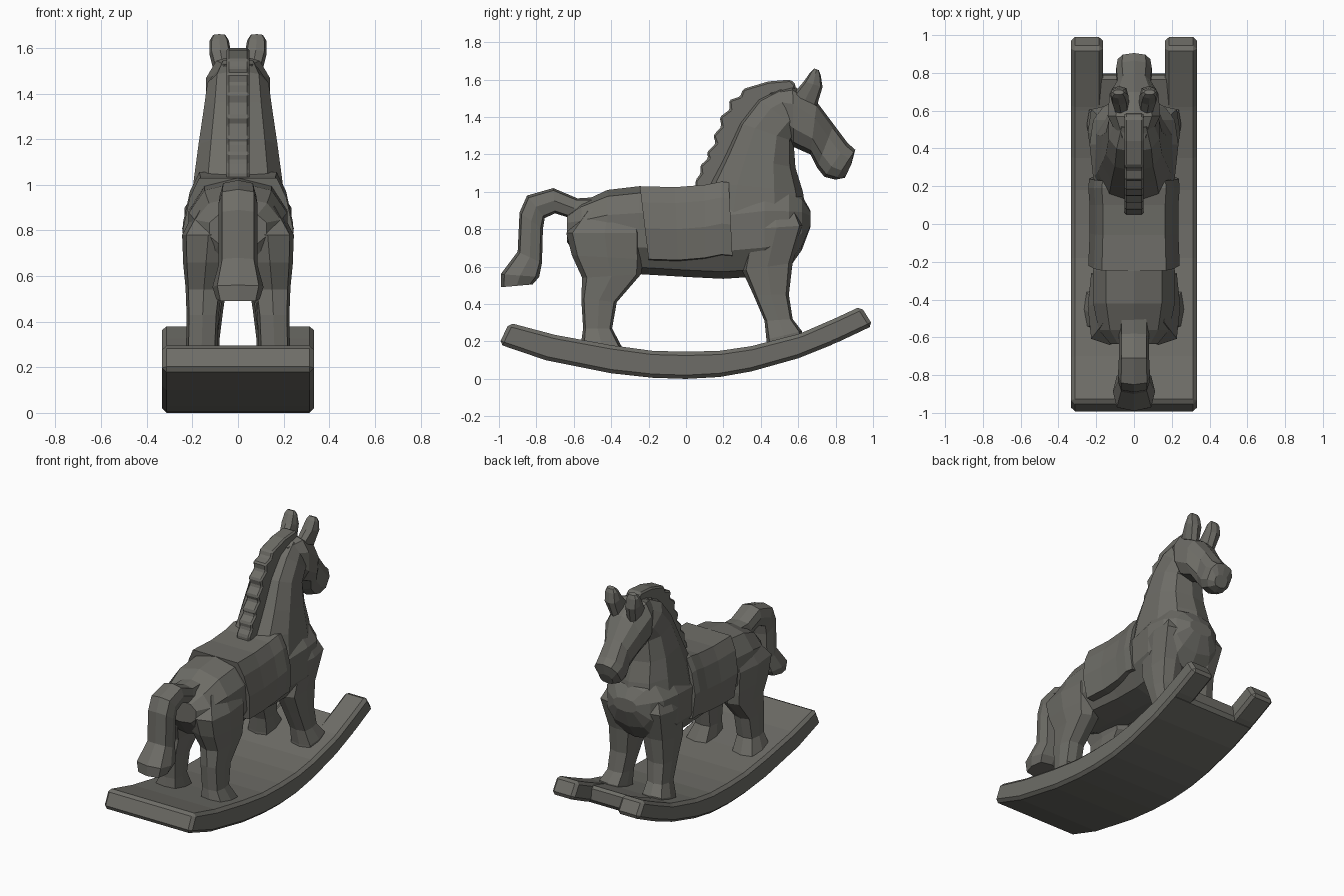
import bpy, bmesh
from math import sin, cos, pi, copysign

paint = bpy.data.materials.new("dark grey")
paint.diffuse_color = (.155, .152, .135, 1)


def finish(name, bm, bevel=0):
    bmesh.ops.recalc_face_normals(bm, faces=bm.faces)
    me = bpy.data.meshes.new(name)
    bm.to_mesh(me)
    bm.free()
    me.materials.append(paint)
    ob = bpy.data.objects.new(name, me)
    bpy.context.collection.objects.link(ob)
    if bevel:
        m = ob.modifiers.new("bevel", 'BEVEL')
        m.width, m.segments = bevel, 1
        m.limit_method, m.angle_limit = 'ANGLE', 0.6
    return ob


def skin(name, rings, bevel=0):
    bm = bmesh.new()
    rows = [[bm.verts.new(p) for p in r] for r in rings]
    n = len(rows[0])
    for a, b in zip(rows, rows[1:]):
        for i in range(n):
            bm.faces.new((a[i], a[(i + 1) % n], b[(i + 1) % n], b[i]))
    bm.faces.new(rows[0])
    bm.faces.new(rows[-1][::-1])
    return finish(name, bm, bevel)


def loft(name, sections, n=10, p=0.8, side=1):
    """Each section: two opposite outline points (y, z), half width, x centre."""
    rings = []
    for ya, za, yb, zb, w, *xc in sections:
        x0, ring = (xc[0] if xc else 0) * side, []
        for k in range(n):
            c, s = cos(2 * pi * k / n), sin(2 * pi * k / n)
            c, s = (copysign(abs(v) ** p if abs(v) > 1e-6 else 0, v) for v in (c, s))
            ring.append((x0 + w * s, (ya + yb) / 2 + c * (yb - ya) / 2,
                         (za + zb) / 2 + c * (zb - za) / 2))
        rings.append(ring)
    return skin(name, rings)


def prism(name, outline, x0, x1, bevel=0):
    return skin(name, [[(x, y, z) for y, z in outline] for x in (x0, x1)], bevel)


# barrel of the body: y, top, bottom, half width
body = [(-.635, .88, .73, .13), (-.56, .945, .62, .195), (-.42, 1.01, .57, .225),
        (-.25, 1.03, .56, .225), (0, 1.015, .545, .21), (.2, 1.02, .535, .22),
        (.42, 1.05, .55, .245), (.55, 1.03, .59, .225), (.62, .98, .69, .17),
        (.665, .90, .81, .09)]
loft("body", [(y, b, y, t, w) for y, t, b, w in body])

# neck and head
loft("neck", [(.08, .90, .65, .84, .22), (.12, 1.05, .625, 1.0, .20),
              (.20, 1.2, .585, 1.13, .18), (.28, 1.37, .575, 1.27, .155),
              (.38, 1.5, .62, 1.32, .14), (.50, 1.56, .66, 1.36, .10)])
loft("head", [(.45, 1.54, .50, 1.36, .09), (.57, 1.57, .575, 1.24, .145),
              (.70, 1.48, .665, 1.20, .135), (.79, 1.36, .70, 1.13, .09),
              (.865, 1.26, .74, 1.08, .098), (.905, 1.225, .80, 1.065, .09),
              (.885, 1.15, .85, 1.075, .05)])

# jagged mane
prism("mane", [(.05, 1.0), (.05, 1.06), (.08, 1.1), (.075, 1.14), (.12, 1.18), (.11, 1.21),
               (.16, 1.26), (.145, 1.3), (.19, 1.35), (.18, 1.4), (.235, 1.44),
               (.23, 1.49), (.29, 1.51), (.305, 1.55), (.44, 1.59), (.56, 1.60),
               (.59, 1.57), (.57, 1.53), (.46, 1.52), (.37, 1.43), (.29, 1.28), (.2, 1.0)],
      -.05, .05, .01)

# tail, inner and outer edge
loft("tail", [(-.54, .82, -.50, .97, .08), (-.62, .86, -.58, .965, .08),
              (-.70, .885, -.71, 1.02, .08), (-.755, .86, -.85, .98, .085),
              (-.765, .8, -.89, .89, .085), (-.77, .62, -.90, .68, .085),
              (-.785, .545, -.99, .56, .112), (-.82, .505, -.99, .49, .095)], 8, .6)

for s, tag in ((1, "right"), (-1, "left")):
    loft("ear_" + tag, [(.57, 1.52, .70, 1.46, .04, .065), (.63, 1.59, .73, 1.56, .048, .078),
                        (.665, 1.64, .72, 1.625, .042, .082), (.685, 1.66, .71, 1.65, .028, .082)],
         8, .7, s)
    loft("hind_leg_" + tag, [(-.54, .9, -.28, .95, .07, .10), (-.64, .78, -.23, .78, .115, .13),
                             (-.61, .66, -.23, .64, .10, .14), (-.555, .54, -.24, .56, .08, .15),
                             (-.56, .43, -.37, .41, .07, .155), (-.55, .27, -.395, .27, .068, .16),
                             (-.56, .20, -.345, .175, .09, .175), (-.56, .14, -.33, .13, .09, .175)],
         8, .5, s)
    loft("front_leg_" + tag, [(.36, .93, .58, .93, .08, .11), (.34, .8, .63, .82, .115, .13),
                              (.30, .58, .57, .62, .088, .13), (.36, .45, .55, .45, .075, .14),
                              (.42, .31, .57, .32, .068, .15), (.43, .21, .62, .255, .085, .165),
                              (.43, .15, .62, .18, .085, .165)], 8, .5, s)

# saddle blanket wrapped over the back
half = [(.165, 1.025), (.205, .94), (.235, .8), (.22, .635), (.17, .63)]
outline = half + [(-x, z) for x, z in half[::-1]]
skin("saddle", [[(x * k, y + (z - .8) * lean, z + up) for x, z in outline]
                for y, k, up, lean in ((-.22, 1.03, .005, -.12), (-.05, 1, .0, -.04),
                                       (.1, 1, .012, 0), (.19, 1.03, .03, 0),
                                       (.24, 1.01, .025, -.05))])

# curved rocker board, forked at the head end
low = [(-1, .185), (-.75, .10), (-.4, .03), (-.18, .006), (0, 0), (.18, .01), (.35, .04), (.6, .11)]
top = [(.6, .24), (.35, .175), (.18, .15), (0, .145), (-.18, .15), (-.4, .18), (-.7, .235), (-.945, .3)]
prism("rocker_board", low + [(.8, .19), (.785, .302)] + top, -.333, .333, .02)
for s, tag in ((1, "right"), (-1, "left")):
    prism("rocker_prong_" + tag, [(.6, .112), (.82, .2), (1.0, .285), (.935, .388), (.8, .325),
                                  (.6, .238)], s * .165, s * .333, .02)
